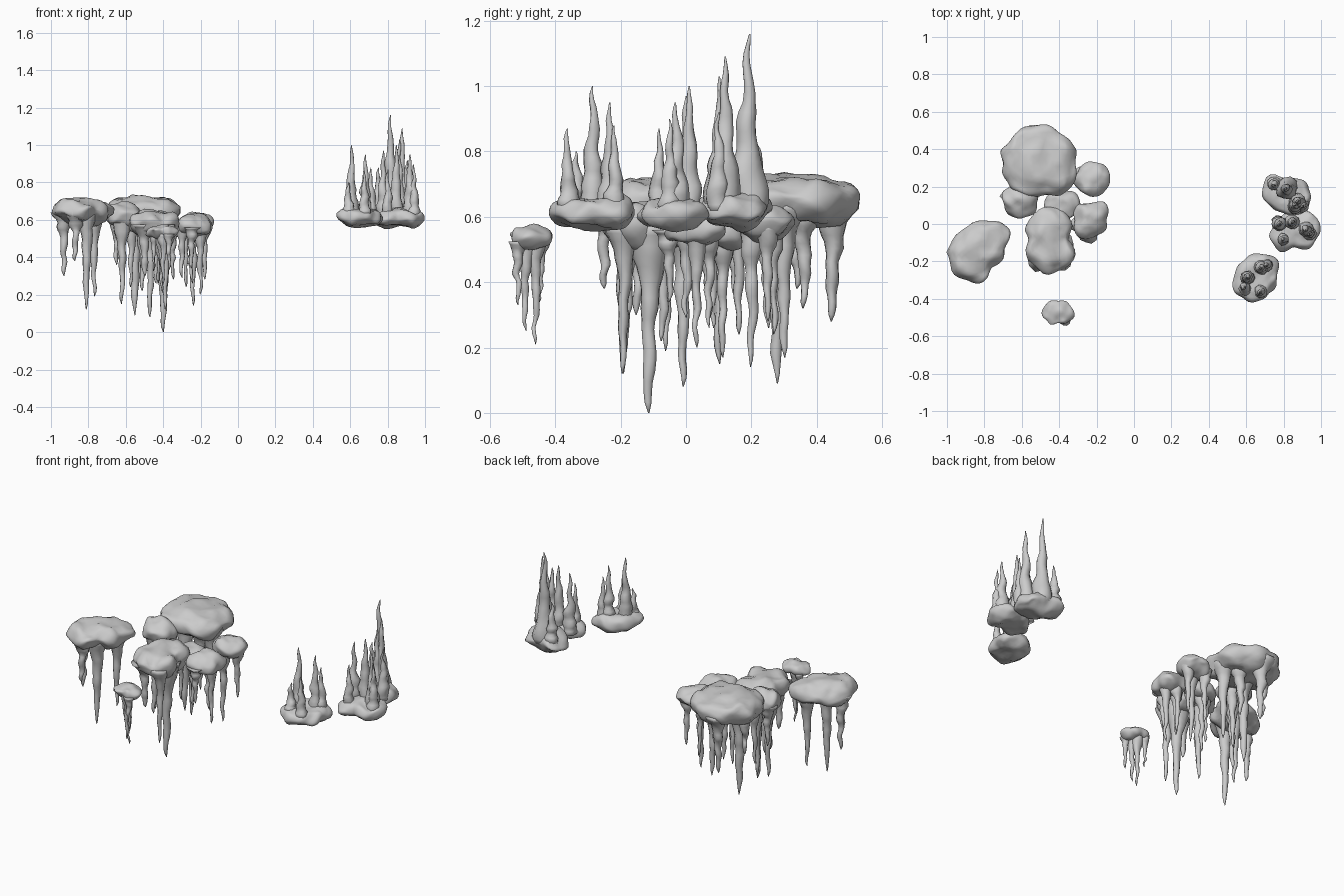
import bpy, bmesh, math, random
from mathutils import Vector, noise

if "Cube" in bpy.data.objects:
    bpy.data.objects.remove(bpy.data.objects["Cube"])

random.seed(4)


def outline_radius(radii, ang):
    """Smooth periodic interpolation of radii listed counter-clockwise from +x."""
    n = len(radii)
    t = (ang / math.tau * n) % n
    i = int(t)
    f = (1 - math.cos((t - i) * math.pi)) / 2
    return radii[i % n] * (1 - f) + radii[(i + 1) % n] * f


def add_slab(bm, cx, cy, z_low, z_rim, z_high, radii):
    """Lumpy, flattened boulder with a given plan outline."""
    ball = bmesh.ops.create_icosphere(bm, subdivisions=4, radius=1.0)
    for v in ball["verts"]:
        d = v.co.normalized()
        flat = math.hypot(d.x, d.y)
        ang = math.atan2(d.y, d.x)
        rho = outline_radius(radii, ang) * flat ** 0.8
        h = (z_high - z_rim) if d.z > 0 else (z_rim - z_low)
        p = Vector((cx + rho * math.cos(ang), cy + rho * math.sin(ang),
                    z_rim + h * math.copysign(abs(d.z) ** 0.9, d.z)))
        lump = 0.020 * flat * noise.noise(p * 14)          # uneven rim
        p.x += lump * math.cos(ang)
        p.y += lump * math.sin(ang)
        p.z += 0.026 * noise.noise(p * 10) + 0.010 * noise.noise(p * 24)
        v.co = p


def add_spike(bm, x, y, z_root, z_tip, r, profile):
    """Knobbly tapering column from the slab to its tip."""
    sides, steps, rings = 10, 18, []
    phase = random.uniform(0, 50)
    for k in range(steps + 1):
        t = k / steps
        for (t0, a), (t1, b) in zip(profile, profile[1:]):
            if t0 <= t <= t1:
                w = a + (b - a) * (t - t0) / (t1 - t0)
                break
        w *= r * (1 + 0.3 * noise.noise(Vector((phase, t * 9, 0.3))))
        ox = 0.010 * noise.noise(Vector((phase, t * 6, 9.2)))
        oy = 0.010 * noise.noise(Vector((phase, t * 6, 21.7)))
        ring = []
        for s in range(sides):
            a = math.tau * s / sides
            wr = w * (1 + 0.3 * noise.noise(Vector((math.cos(a), math.sin(a), phase + t * 5))))
            ring.append(bm.verts.new((x + ox + wr * math.cos(a), y + oy + wr * math.sin(a),
                                      z_root + (z_tip - z_root) * t)))
        rings.append(ring)
    for lo, hi in zip(rings, rings[1:]):
        for s in range(sides):
            n = (s + 1) % sides
            bm.faces.new((lo[s], lo[n], hi[n], hi[s]))
    bm.faces.new(rings[0])
    bm.faces.new(rings[-1])


HANGING = [(0, 2.3), (0.12, 1.65), (0.28, 1.02), (0.45, 0.78), (0.7, 0.55),
           (0.9, 0.38), (0.97, 0.25), (1, 0.06)]
STANDING = [(0, 1.4), (0.2, 1.2), (0.42, 0.85), (0.7, 0.45), (0.93, 0.2), (1, 0.06)]


def cluster(name, centre, heights, radii, spikes, profile):
    bm = bmesh.new()
    add_slab(bm, *centre, *heights, radii)
    for x, y, tip, r in spikes:
        add_spike(bm, x, y, heights[1] - (0.01 if profile is HANGING else 0), tip, r, profile)
    bmesh.ops.recalc_face_normals(bm, faces=bm.faces[:])
    for f in bm.faces:
        f.smooth = True
    me = bpy.data.meshes.new(name)
    bm.to_mesh(me)
    bm.free()
    bpy.context.collection.objects.link(bpy.data.objects.new(name, me))


# Hanging stalactite clusters: spikes are (x, y, tip height, radius)
cluster("stalactites_large", (-.51, .34), (.57, .655, .725),
        (.20, .195, .20, .19, .20, .21, .19, .225),
        [(-.55, .28, .09, .034), (-.53, .45, .28, .032), (-.39, .30, .17, .028),
         (-.46, .36, .32, .030), (-.63, .34, .38, .030), (-.43, .25, .26, .026)], HANGING)
cluster("stalactites_left", (-.84, -.15), (.575, .65, .715),
        (.155, .21, .165, .14, .155, .165, .165, .12),
        [(-.81, -.19, .12, .028), (-.77, -.06, .19, .025),
         (-.93, -.15, .30, .027), (-.87, -.25, .38, .026)], HANGING)
cluster("stalactites_centre", (-.445, -.085), (.50, .585, .65),
        (.10, .15, .175, .16, .12, .165, .185, .17),
        [(-.40, -.11, .0, .034), (-.47, -.01, .08, .028),
         (-.50, -.18, .30, .028), (-.39, -.19, .12, .024), (-.51, -.07, .22, .024)], HANGING)
cluster("stalactites_small_front", (-.41, -.48), (.50, .535, .57),
        (.085, .08, .06, .08, .085, .07, .045, .07),
        [(-.37, -.515, .33, .014), (-.40, -.49, .25, .016),
         (-.41, -.463, .21, .016), (-.45, -.445, .34, .013)], HANGING)
cluster("stalactites_right_front", (-.235, .02), (.515, .57, .62),
        (.09, .12, .09, .10, .09, .115, .09, .10),
        [(-.20, .03, .20, .020), (-.30, .0, .29, .019),
         (-.25, -.05, .34, .020), (-.25, .07, .26, .018)], HANGING)
cluster("stalactites_right_back", (-.23, .24), (.525, .585, .635),
        (.095, .10, .09, .09, .10, .08, .09, .10),
        [(-.24, .20, .14, .022), (-.18, .25, .28, .019), (-.28, .27, .24, .019)], HANGING)
cluster("stalactites_left_back", (-.61, .13), (.565, .625, .68),
        (.10, .09, .08, .09, .095, .10, .10, .10),
        [(-.62, .10, .15, .026), (-.57, .16, .24, .022), (-.65, .15, .36, .024)], HANGING)
cluster("stalactites_middle", (-.39, .10), (.51, .55, .60),
        (.095, .09, .08, .09, .095, .09, .08, .09),
        [(-.39, .11, .17, .020), (-.44, .08, .26, .018), (-.35, .07, .28, .018)], HANGING)

# Standing stalagmite clusters
cluster("stalagmites_front", (.655, -.285), (.565, .61, .665),
        (.115, .14, .13, .12, .115, .14, .13, .11),
        [(.605, -.285, 1.0, .030), (.59, -.34, .80, .027), (.675, -.36, .87, .026),
         (.68, -.235, .95, .030), (.71, -.22, .88, .024)], STANDING)
cluster("stalagmites_right", (.86, -.04), (.565, .61, .655),
        (.135, .13, .10, .12, .13, .13, .09, .11),
        [(.775, .0, .97, .030), (.845, .01, 1.0, .030), (.92, -.03, .95, .032),
         (.80, -.08, .87, .024), (.94, -.05, .90, .025)], STANDING)
cluster("stalagmites_back", (.815, .155), (.565, .62, .69),
        (.13, .11, .09, .13, .13, .11, .10, .13),
        [(.815, .19, 1.16, .040), (.875, .12, 1.09, .034), (.86, .10, 1.03, .030),
         (.75, .21, .88, .031), (.90, .095, .92, .026)], STANDING)
